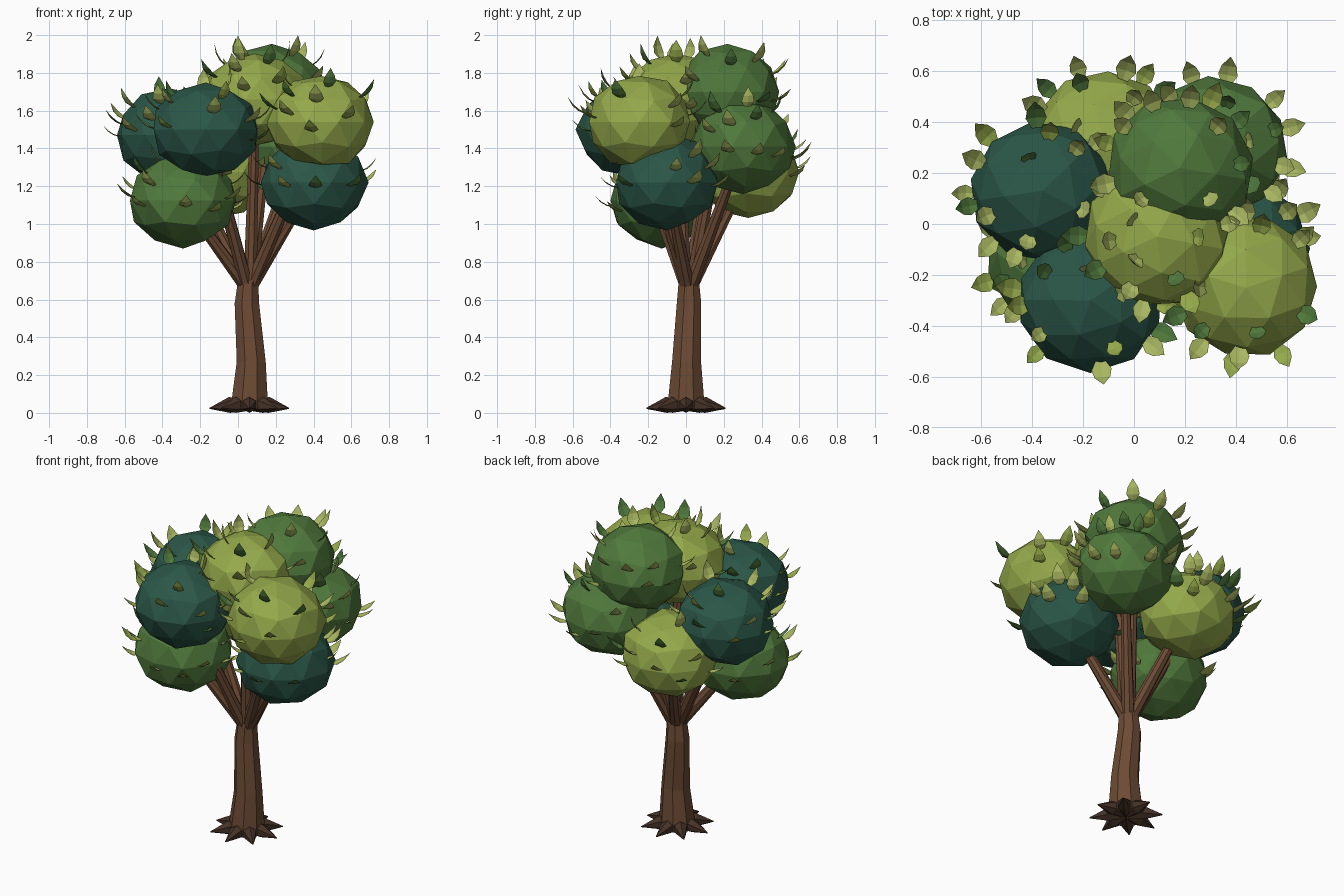
import bpy, bmesh, math, random
from mathutils import Vector

if "Cube" in bpy.data.objects:
    bpy.data.objects.remove(bpy.data.objects["Cube"])

random.seed(7)
V = Vector


def material(name, rgb):
    m = bpy.data.materials.new(name)
    m.diffuse_color = (*rgb, 1)
    m.use_nodes = True
    m.node_tree.nodes["Principled BSDF"].inputs["Base Color"].default_value = m.diffuse_color
    return m


LIGHT = material("light_green", (0.30, 0.40, 0.07))
GREEN = material("mid_green", (0.08, 0.19, 0.045))
TEAL = material("dark_teal", (0.024, 0.095, 0.065))
BARK = material("bark", (0.15, 0.07, 0.035))
ROOT = material("root_bark", (0.06, 0.032, 0.02))
LEAF = material("leaf_light", (0.40, 0.48, 0.12))


def finish(name, bm, mats):
    me = bpy.data.meshes.new(name)
    bm.to_mesh(me)
    bm.free()
    ob = bpy.data.objects.new(name, me)
    bpy.context.collection.objects.link(ob)
    for m in mats:
        me.materials.append(m)
    return ob


def tube(bm, pts, radii, sides, flat=False):
    """Tapered faceted tube through a list of points."""
    axis = (pts[-1] - pts[0]).normalized()
    ref = V((0, 0, 1)) if abs(axis.z) < 0.5 else V((1, 0, 0))
    a = axis.cross(ref).normalized()
    b = axis.cross(a)
    if flat:
        a, b = V((1, 0, 0)), V((0, 1, 0))
    rings = []
    for p, r in zip(pts, radii):
        rings.append([bm.verts.new(p + r * (a * math.cos(t) + b * math.sin(t)))
                      for t in (2 * math.pi * (i + 0.5) / sides for i in range(sides))])
    for lo, hi in zip(rings, rings[1:]):
        for i in range(sides):
            j = (i + 1) % sides
            bm.faces.new((lo[i], lo[j], hi[j], hi[i]))
    bm.faces.new(rings[0][::-1])
    bm.faces.new(rings[-1])
    bmesh.ops.recalc_face_normals(bm, faces=bm.faces)


# Trunk
bm = bmesh.new()
tube(bm, [V((0.06, 0, 0.02)), V((0.07, 0.003, 0.27)), V((0.047, 0.016, 0.58)), V((0.055, 0.015, 0.73))],
     [0.108, 0.083, 0.07, 0.055], 8, flat=True)
finish("trunk", bm, [BARK])

# Roots: a star of pointed spikes
bm = bmesh.new()
for i in range(8):
    t = 2 * math.pi * i / 8
    d = V((math.cos(t), math.sin(t), 0))
    c = V((0.06, 0, 0.042))
    tube(bm, [c, c + d * 0.105, c + d * 0.21 - V((0, 0, 0.018))], [0.03, 0.042, 0.003], 6)
finish("roots", bm, [ROOT])

# Foliage clumps: centre, colour
RAD = V((0.284, 0.275, 0.247))
clumps = [
    ((-0.36, 0.13, 1.47), TEAL),
    ((-0.17, -0.30, 1.50), TEAL),
    ((-0.29, -0.13, 1.125), GREEN),
    ((0.44, -0.25, 1.54), LIGHT),
    ((0.40, -0.10, 1.22), TEAL),
    ((0.09, -0.05, 1.66), LIGHT),
    ((0.18, 0.22, 1.70), GREEN),
    ((0.32, 0.30, 1.41), GREEN),
    ((-0.12, 0.33, 1.275), LIGHT),
]
for n, (c, mat) in enumerate(clumps):
    bm = bmesh.new()
    bmesh.ops.create_icosphere(bm, subdivisions=2, radius=1)
    turn = random.uniform(0, 6.28)
    ca, sa = math.cos(turn), math.sin(turn)
    for v in bm.verts:
        p = v.co * random.uniform(0.98, 1.04)
        p = V((p.x * ca - p.y * sa, p.x * sa + p.y * ca, p.z))
        v.co = V(c) + p * RAD
    finish(f"foliage_clump_{n + 1}", bm, [mat])

# Branches: one from the trunk top into each clump
bm = bmesh.new()
for c, _ in clumps:
    end = V(c)
    out = V((end.x - 0.055, end.y - 0.015, 0)).normalized()
    start = V((0.055, 0.015, 0.68)) + out * 0.02
    tube(bm, [start, start.lerp(end, 0.9)], [0.038, 0.026], 8)
finish("branches", bm, [BARK])


def inside(p, skip):
    return any(i != skip and V(((p - V(c)).x / RAD.x, (p - V(c)).y / RAD.y, (p - V(c)).z / RAD.z)).length < 1
               for i, (c, _) in enumerate(clumps))


def add_leaf(bm, n, d, mat_index):
    """Curled pointed leaf growing out of clump n in direction d."""
    base = V(clumps[n][0]) + d * RAD * 0.95
    t = V((d.x, d.y, d.z * 0.4 + 0.1)).normalized()
    s = V((0, 0, 1)).cross(t).normalized()
    u = t.cross(s)
    k = random.uniform(0.85, 1.1)
    prof = [(-0.01, 0.014, 0), (0.035, 0.038, 0.008), (0.07, 0.03, 0.026)]
    tip = base + k * (t * 0.108 + u * 0.06)
    if inside(base, n) or inside(tip, n) or abs(tip.x) > 0.735 or abs(tip.y) > 0.67 or tip.z > 2.0:
        return False
    rows = [[bm.verts.new(base + k * (t * a + s * w * q + u * (h - 0.006 * (q == 0))))
             for q in (-1, 0, 1)] for a, w, h in prof]
    end = bm.verts.new(tip)
    faces = []
    for i in (0, 1):
        for lo, hi in zip(rows, rows[1:]):
            faces.append(bm.faces.new((lo[i], lo[i + 1], hi[i + 1], hi[i])))
        faces.append(bm.faces.new((rows[-1][i], rows[-1][i + 1], end)))
    for f in faces:
        f.material_index = mat_index
    return True


# Leaves scattered over the exposed upper sides of the clumps
bm = bmesh.new()
add_leaf(bm, 6, V((0.45, -0.15, 0.88)).normalized(), 1)
add_leaf(bm, 0, V((-0.93, -0.2, 0.25)).normalized(), 1)
for n in range(len(clumps)):
    placed = []
    for _ in range(150):
        z = random.uniform(-0.25, 0.92)
        a = random.uniform(0, 2 * math.pi)
        r = math.sqrt(1 - z * z)
        d = V((r * math.cos(a), r * math.sin(a), z))
        if len(placed) < 13 and all((d - e).length > 0.4 for e in placed):
            if add_leaf(bm, n, d, random.choice((0, 0, 1, 2))):
                placed.append(d)
finish("leaves", bm, [LEAF, GREEN, LIGHT])
